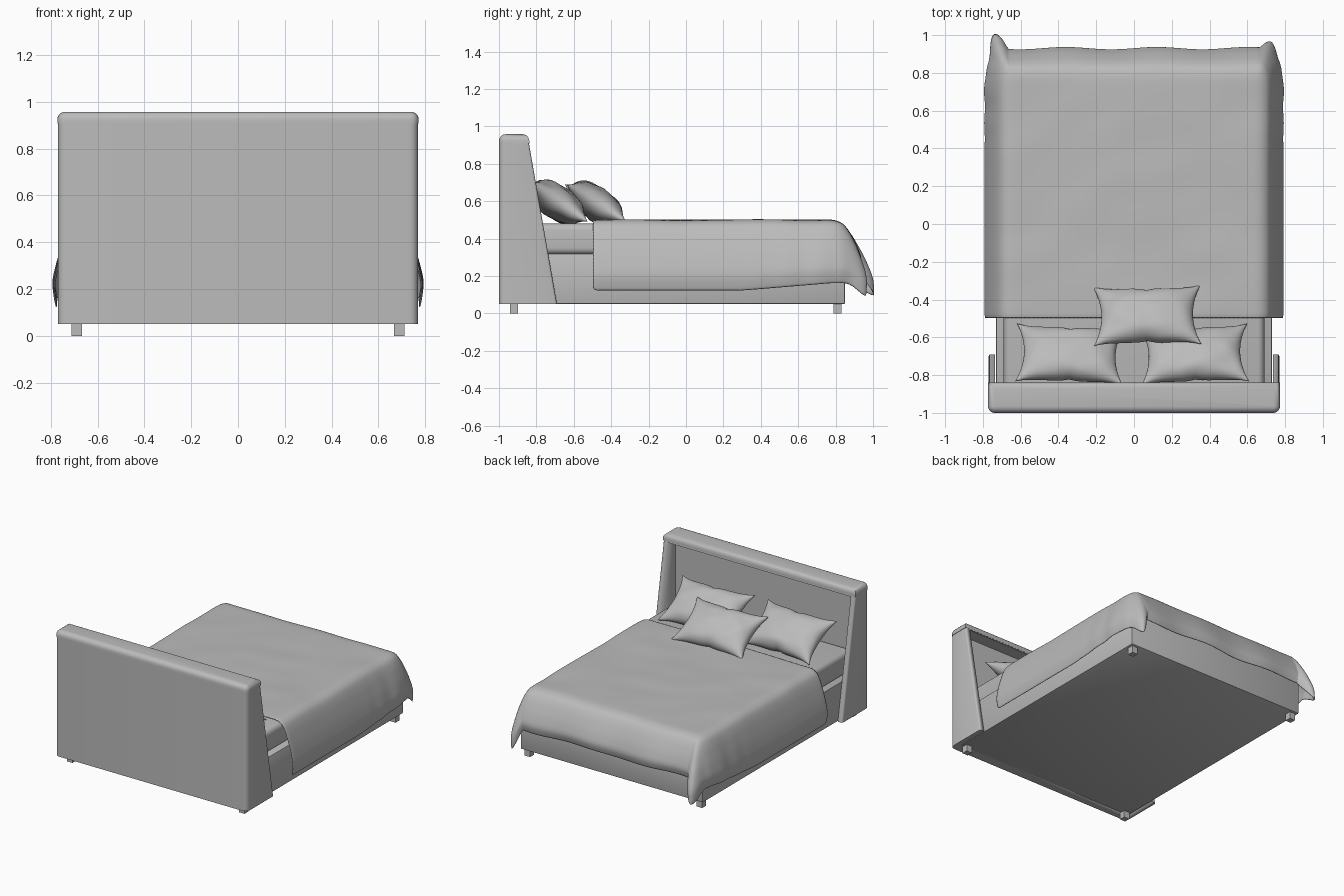
import bpy, bmesh, math
from mathutils import Vector, noise

if "Cube" in bpy.data.objects:
    bpy.data.objects.remove(bpy.data.objects["Cube"])

fabric = bpy.data.materials.new("plain_grey")
fabric.diffuse_color = (0.5, 0.5, 0.5, 1)
fabric.use_nodes = True
fabric.node_tree.nodes["Principled BSDF"].inputs["Base Color"].default_value = fabric.diffuse_color


def finish(name, bm, angle=40):
    me = bpy.data.meshes.new(name)
    bm.to_mesh(me)
    bm.free()
    ob = bpy.data.objects.new(name, me)
    bpy.context.collection.objects.link(ob)
    me.materials.append(fabric)
    bpy.ops.object.select_all(action='DESELECT')
    bpy.context.view_layer.objects.active = ob
    ob.select_set(True)
    bpy.ops.object.shade_smooth_by_angle(angle=math.radians(angle))
    return ob


def box_bm(lo, hi):
    bm = bmesh.new()
    bmesh.ops.create_cube(bm, size=1)
    for v in bm.verts:
        v.co = Vector([(a + b) / 2 + c * (b - a) for a, b, c in zip(lo, hi, v.co)])
    return bm


def bevel(bm, width, segs, rule=lambda a, b: True):
    edges = [e for e in bm.edges if rule(e.verts[0].co, e.verts[1].co)]
    bmesh.ops.bevel(bm, geom=edges, offset=width, segments=segs, profile=0.5,
                    affect='EDGES', clamp_overlap=True)


def box(name, lo, hi, width=0.0, segs=3):
    bm = box_bm(lo, hi)
    if width:
        bevel(bm, width, segs)
    return finish(name, bm)


def grid_bm(us, vs, f):
    bm = bmesh.new()
    rows = [[bm.verts.new(f(u, v)) for u in us] for v in vs]
    for r0, r1 in zip(rows, rows[1:]):
        for i in range(len(us) - 1):
            bm.faces.new((r0[i], r0[i + 1], r1[i + 1], r1[i]))
    return bm


# headboard shell: slanted side profile pulled across the width, hollowed inside
bm = bmesh.new()
profile = [(-1, 0.05), (-0.69, 0.05), (-0.84, 0.912), (-1, 0.912)]
face = bm.faces.new([bm.verts.new((-0.77, y, z)) for y, z in profile])
new = bmesh.ops.extrude_face_region(bm, geom=[face])["geom"]
bmesh.ops.translate(bm, vec=(1.54, 0, 0), verts=[g for g in new if isinstance(g, bmesh.types.BMVert)])
bmesh.ops.recalc_face_normals(bm, faces=bm.faces)
bevel(bm, 0.035, 5, lambda a, b: abs(a.x - b.x) < 1e-4 and a.y < -0.99 and b.y < -0.99)
bevel(bm, 0.012, 3, lambda a, b: abs(a.x - b.x) < 1e-4 and a.y > -0.85 and b.y > -0.85)
headboard = finish("headboard", bm)
cutter = box("headboard_recess_cutter", (-0.735, -0.93, -0.1), (0.735, -0.5, 0.9))
cutter.hide_render = True
cutter.hide_viewport = True
mod = headboard.modifiers.new("recess", 'BOOLEAN')
mod.object = cutter
mod.operation = 'DIFFERENCE'
mod.solver = 'EXACT'

# padded roll along the top of the headboard
bm = box_bm((-0.773, -1, 0.908), (0.773, -0.838, 0.958))
bevel(bm, 0.035, 5, lambda a, b: abs(a.z - b.z) > 0.01 and a.y < -0.9)
bevel(bm, 0.042, 5, lambda a, b: a.z > 0.95 and b.z > 0.95)
finish("headboard_top_roll", bm)

# bed base, mattress and feet
box("bed_base", (-0.73, -0.94, 0.05), (0.73, 0.85, 0.32), 0.006, 2)
box("mattress", (-0.69, -0.925, 0.315), (0.69, 0.81, 0.48), 0.035, 4)
for x in (-0.69, 0.69):
    for y in (-0.92, 0.81):
        box("foot", (x - 0.022, y - 0.022, 0), (x + 0.022, y + 0.022, 0.055))

# blanket: flat core with an overhang whose corners gather into hanging folds
CX, CY, Y0 = 0.66, 0.78, -0.5
DRAPE = [(0, 0, 0), (0.15, 0.045, 0.05), (0.3, 0.075, 0.2), (0.55, 0.11, 0.48),
         (0.8, 0.135, 0.78), (1, 0.12, 1)]


def drape(d):
    for (d0, o0, z0), (d1, o1, z1) in zip(DRAPE, DRAPE[1:]):
        if d <= d1 + 1e-6:
            k = (d - d0) / (d1 - d0)
            return o0 + k * (o1 - o0), z0 + k * (z1 - z0)


def blanket_point(u, v):
    # |u| over 1 hangs at the sides, v over 1 hangs at the foot
    sx = 1 if u > 0 else -1
    a, b = max(0, abs(u) - 1), max(0, v - 1)
    x = CX * max(-1, min(1, u))
    y = Y0 + (CY - Y0) * min(1, v)
    top = 0.5 + 0.006 * noise.noise(Vector((x * 3 + y, y * 5 - x * 2, 0.3)))
    if a == 0 and b == 0:
        return x, y, top
    d = max(a, b)
    off, drop = drape(d)
    th = math.atan2(b, a)
    k = math.sin(th)
    fold = math.exp(-((th - math.pi / 4) / 0.3) ** 2) if a and b else 0
    phi = math.pi / 2 * k ** 0.7
    r = off * (1 + 0.15 * k) + fold * (0.115 if sx < 0 else 0.06) * d
    # loose ripples, stronger close to the foot
    ramp = max(0, min(1, (y - 0.3) / (CY - 0.3)))
    r += 0.008 * d * (math.sin(y * 38) * ramp * (1 - k) + math.sin(x * 13) * k)
    hem = 0.12 + 0.04 * ramp + 0.07 * k * k - 0.1 * fold
    hem += 0.006 * math.sin(x * 9) * k
    return (x + sx * r * math.cos(phi), y + r * math.sin(phi), top - (top - hem) * drop)


side = [1 + i / 12 for i in range(13)]
us = [-s for s in reversed(side)] + [-1 + i / 14 for i in range(1, 28)] + side
vs = [i / 26 for i in range(26)] + side
blanket = finish("blanket", grid_bm(us, vs, blanket_point), 180)
mod = blanket.modifiers.new("thickness", 'SOLIDIFY')
mod.thickness = 0.008
mod.offset = -1
blanket.modifiers.new("smooth", 'SUBSURF').levels = 1
blanket.modifiers["smooth"].render_levels = 1


# pillows: two puffed sheets with pointed corners and drawn-in edges
def pillow(name, centre, tilt, turn, seed):
    w, h, t = 0.285, 0.185, 0.088
    n = 24
    ts = [math.sin(math.pi / 2 * (-1 + 2 * i / n)) for i in range(n + 1)]

    def sheet(sign):
        def f(u, v):
            puff = ((1 - u * u) * (1 - v * v)) ** 0.5
            x = w * u * (1 - 0.15 * (1 - v * v) * u * u)
            y = h * v * (1 - (0.15 + 0.06 * math.exp(-(u / 0.12) ** 2)) * (1 - u ** 4) * v * v)
            crease = 1 + 0.16 * noise.noise(Vector((u * 2.2 + seed, v * 2.2, sign)))
            crease -= 0.22 * math.exp(-(u / 0.1) ** 2) * v ** 4
            return x, y, sign * t * puff * crease
        return f

    bm = grid_bm(ts, ts, sheet(1))
    lower = grid_bm(ts, ts, sheet(-1))
    bmesh.ops.reverse_faces(lower, faces=lower.faces)
    tmp = bpy.data.meshes.new("pillow_lower")
    lower.to_mesh(tmp)
    lower.free()
    bm.from_mesh(tmp)
    bpy.data.meshes.remove(tmp)
    bmesh.ops.remove_doubles(bm, verts=bm.verts, dist=1e-5)
    ob = finish(name, bm, 70)
    ob.location = centre
    ob.rotation_euler = (math.radians(-tilt), 0, math.radians(turn))


pillow("left_pillow", (-0.34, -0.69, 0.595), 34, -2, 1.0)
pillow("right_pillow", (0.32, -0.69, 0.595), 34, 2, 4.0)
pillow("front_pillow", (0.07, -0.485, 0.59), 32, 1, 7.0)
